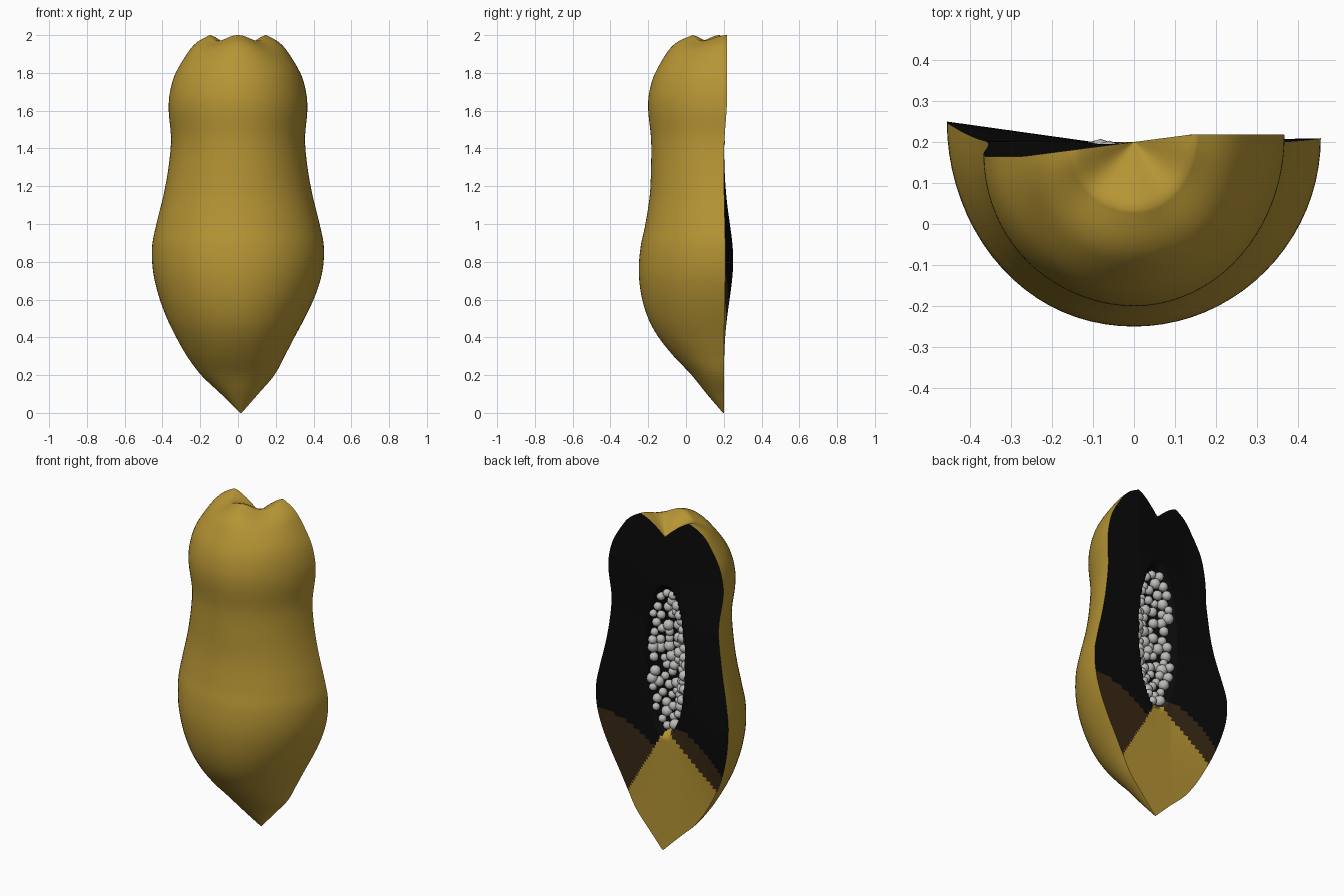
import bpy, bmesh, math, random
from mathutils import Matrix, Vector

if "Cube" in bpy.data.objects:
    bpy.data.objects.remove(bpy.data.objects["Cube"])

random.seed(4)

def material(name, rgb):
    m = bpy.data.materials.new(name)
    m.diffuse_color = (*rgb, 1)
    m.use_nodes = True
    m.node_tree.nodes["Principled BSDF"].inputs["Base Color"].default_value = m.diffuse_color
    return m

GOLD = material("gold skin", (0.47, 0.30, 0.035))
BLACK = material("black flesh", (0.003, 0.003, 0.003))
BROWN = material("dark brown flesh", (0.04, 0.021, 0.007))
GREY = material("grey seed", (0.5, 0.5, 0.49))

# Half-fruit profile: height, half width, depth in front of the cut
PROFILE = [(0, 0.004, 0.004), (0.1, 0.10, 0.09), (0.2, 0.20, 0.17), (0.3, 0.27, 0.265),
           (0.4, 0.327, 0.345), (0.5, 0.376, 0.40), (0.62, 0.42, 0.436), (0.75, 0.45, 0.45),
           (0.88, 0.455, 0.44), (1.0, 0.432, 0.415), (1.15, 0.395, 0.392), (1.3, 0.368, 0.385),
           (1.45, 0.355, 0.385), (1.6, 0.367, 0.40), (1.7, 0.36, 0.394), (1.8, 0.33, 0.363),
           (1.9, 0.265, 0.30), (1.95, 0.215, 0.245), (1.985, 0.15, 0.165)]
SUB = 6
SEG = 40

def smooth_rows():
    rows = []
    n = len(PROFILE)
    for i in range(n - 1):
        p = [Vector(PROFILE[min(max(i + k, 0), n - 1)]) for k in (-1, 0, 1, 2)]
        for s in range(SUB):
            t = s / SUB
            rows.append(0.5 * (2 * p[1] + (p[2] - p[0]) * t
                        + (2 * p[0] - 5 * p[1] + 4 * p[2] - p[3]) * t * t
                        + (3 * p[1] - p[0] - 3 * p[2] + p[3]) * t ** 3))
    rows.append(Vector(PROFILE[-1]))
    return rows

def step(a, b, v):
    t = min(max((v - a) / (b - a), 0), 1)
    return t * t * (3 - 2 * t)

def half_width(w, z, side):
    return w * (1 - 0.09 * math.exp(-((z - 0.35) / 0.25) ** 2)) if side > 0 else w

def lean(z):
    return 0.015 * max(0, 1 - z / 0.3)

def lift(x, z):
    # slight warp of the cut plane
    bell = math.exp(-((z - 0.8) / 0.33) ** 2)
    low = 0.14 * max(0, -x - 0.1) * bell + 0.02 * max(0, x) * bell
    return low + step(1.35, 1.7, z) * 0.13 * min(max(x, -0.27), 0.14)

def dimple(r):
    return 0.095 * max(0, 1 - r / 0.15) ** 1.5

def cavity(x, z):
    e = (x / 0.13) ** 2 + ((z - 1.14) / 0.45) ** 2
    return 0.12 * math.sqrt(max(0, 1 - e))

def finish(bm, name, mats):
    bmesh.ops.remove_doubles(bm, verts=bm.verts, dist=1e-5)
    me = bpy.data.meshes.new(name)
    bm.to_mesh(me)
    bm.free()
    for m in mats:
        me.materials.append(m)
    for p in me.polygons:
        p.use_smooth = True
    ob = bpy.data.objects.new(name, me)
    bpy.context.collection.objects.link(ob)
    return ob

def grid(bm, pts, flip=False):
    vs = [[bm.verts.new(p) for p in row] for row in pts]
    faces = []
    for a, b in zip(vs, vs[1:]):
        for j in range(len(a) - 1):
            q = [a[j], a[j + 1], b[j + 1], b[j]]
            faces.append(bm.faces.new(q[::-1] if flip else q))
    return faces

ROWS = smooth_rows()

# Outer skin, a half shell rolling over the shoulders into the top dimple
def skin_point(z, w, d, t, drop=0):
    c, s = math.cos(t), math.sin(t)
    x = half_width(w, z, c) * c + lean(z)
    wave = 0.015 * step(1.8, 1.985, z) * math.cos(4 * t) * min(1, w / 0.15)
    return (x, 0.2 - d * s + lift(x, z) * (1 - s), z + wave - drop)

angles = [math.pi + math.pi * j / SEG for j in range(SEG + 1)]
angles = [2 * math.pi - a for a in angles]          # left rim round the front to right rim
pts = [[skin_point(z, w, d, t) for t in angles] for z, w, d in ROWS]
for k in range(1, 9):
    f = max(1 - k / 8, 0.002)
    pts.append([skin_point(1.985, 0.15 * f, 0.165 * f, t, dimple(0.15 * f)) for t in angles])
bm = bmesh.new()
grid(bm, pts)
finish(bm, "outer_skin", [GOLD])

# Cut face with the seed hollow
N = 96
pts = []
for z, w, d in ROWS:
    row = []
    for j in range(N + 1):
        u = 2 * j / N - 1
        x = u * half_width(w, z, u) + lean(z)
        wave = 0.015 * step(1.8, 1.985, z) * min(1, abs(x) / 0.15)
        zz = z + wave - step(1.5, 1.985, z) * dimple(abs(x))
        row.append((x, 0.2 + lift(x, z) - cavity(x, zz), zz))
    pts.append(row)
bm = bmesh.new()
faces = grid(bm, pts, flip=True)

# Gold tip below two slanted lines, brown bands beside it, black above
for f in faces:
    c = f.calc_center_median()
    x, z = c.x, c.z
    if x < 0:
        tip, band = 0.73 + 0.78 * x, 0.75 - 1.5 * max(0, -x - 0.1) ** 1.7
    else:
        tip, band = 0.73 - 1.75 * x, 0.56 + 0.19 * math.sin(min(1, x / 0.42) * math.pi / 2)
    f.material_index = 1 if z < tip else 2 if z < band else 0
finish(bm, "cut_face", [BLACK, GOLD, BROWN])

# Seeds packed in the hollow
bm = bmesh.new()
placed = []
for _ in range(6000):
    x, z = random.uniform(-0.11, 0.11), random.uniform(0.74, 1.54)
    if (x / 0.12) ** 2 + ((z - 1.14) / 0.42) ** 2 > 1:
        continue
    p = Vector((x, 0.2 - cavity(x, z) + random.uniform(0.015, 0.035), z))
    p.y = min(p.y, 0.18)
    if all((p - q).length > 0.043 for q in placed):
        placed.append(p)
        bmesh.ops.create_icosphere(bm, subdivisions=2, radius=random.uniform(0.022, 0.033),
                                   matrix=Matrix.Translation(p))
finish(bm, "seeds", [GREY])
